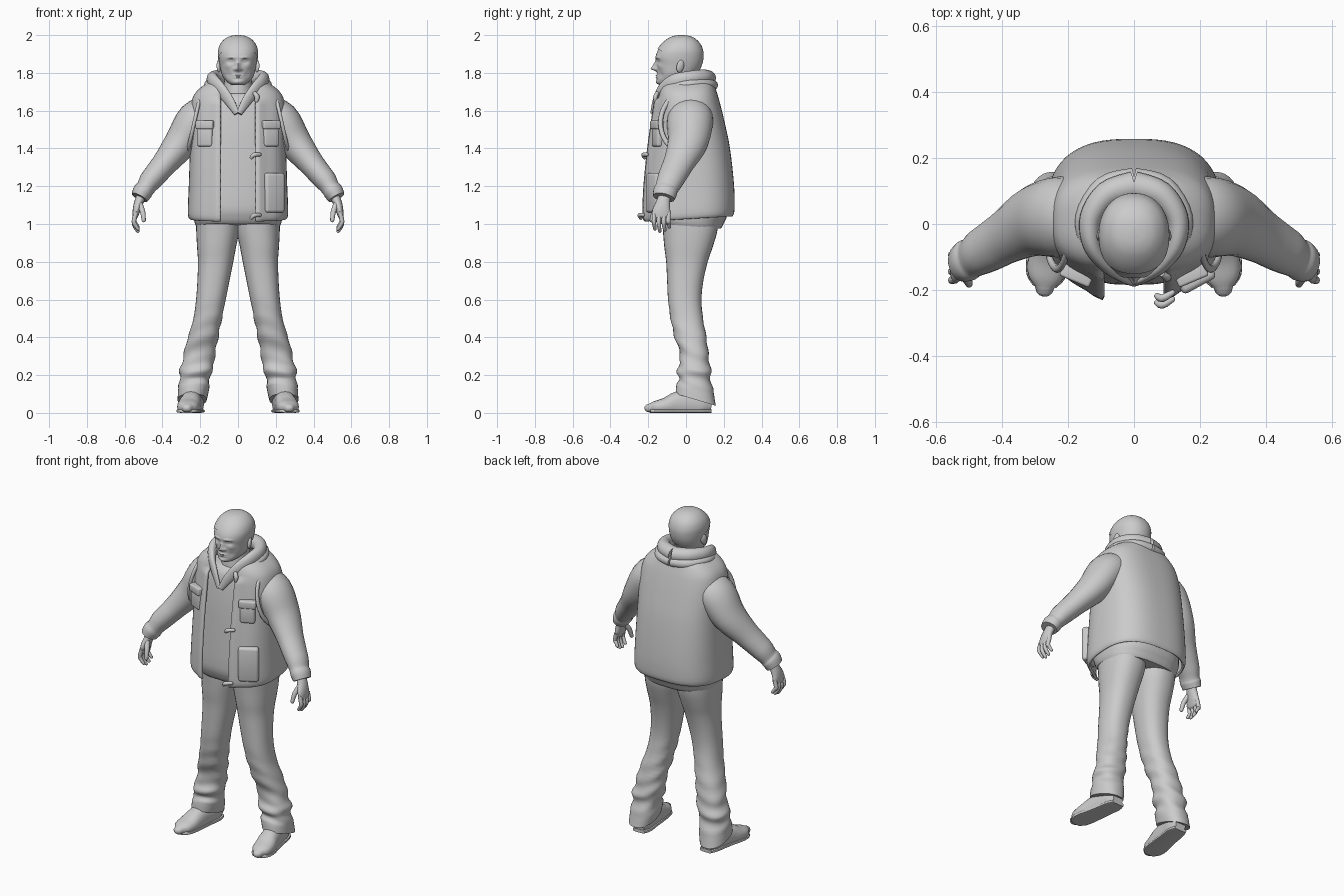
import bpy, bmesh, math
from mathutils import Vector, Matrix

if "Cube" in bpy.data.objects:
    bpy.data.objects.remove(bpy.data.objects["Cube"])


def smooth_rows(rows, k):
    """Catmull-Rom interpolation of rows of numbers."""
    out = []
    for i in range(len(rows) - 1):
        p0, p1, p2 = rows[max(i - 1, 0)], rows[i], rows[i + 1]
        p3 = rows[min(i + 2, len(rows) - 1)]
        for j in range(k):
            t = j / k
            out.append([0.5 * (2 * b + (c - a) * t + (2 * a - 5 * b + 4 * c - d) * t * t
                        + (3 * b - a - 3 * c + d) * t ** 3) for a, b, c, d in zip(p0, p1, p2, p3)])
    return out + [list(rows[-1])]


def skin(name, rings, closed=True, mirror=False, post=None, thick=0, angle=50):
    """Join rings of points into a smooth surface, capped at both ends when closed."""
    bm = bmesh.new()
    vs = [[bm.verts.new(p) for p in r] for r in rings]
    n = len(vs[0])
    for a, b in zip(vs, vs[1:]):
        for i in range(n if closed else n - 1):
            j = (i + 1) % n
            bm.faces.new((a[i], a[j], b[j], b[i]))
    if closed and not thick:
        bm.faces.new(vs[0])
        bm.faces.new(vs[-1])
    if post:
        post(bm)
    bmesh.ops.recalc_face_normals(bm, faces=bm.faces)
    return finish(name, bm, mirror, thick, angle)


def finish(name, bm, mirror=False, thick=0, angle=50):
    me = bpy.data.meshes.new(name)
    bm.to_mesh(me)
    bm.free()
    ob = bpy.data.objects.new(name, me)
    bpy.context.collection.objects.link(ob)
    if thick:
        m = ob.modifiers.new("thickness", 'SOLIDIFY')
        m.thickness, m.offset = thick, 0
    if mirror:
        ob.modifiers.new("mirror", 'MIRROR').merge_threshold = 0.0001
    bpy.ops.object.select_all(action='DESELECT')
    bpy.context.view_layer.objects.active = ob
    ob.select_set(True)
    bpy.ops.object.shade_smooth_by_angle(angle=math.radians(angle))
    return ob


def sp(v, e):
    return math.copysign(abs(v) ** (2 / e), v)


def stack(rows, k=4, n=32, e=2.0, gap=0):
    """Level superellipse rings from rows (z, x0, x1, y_front, y_back)."""
    rings = []
    for z, x0, x1, yf, yb in smooth_rows(rows, k):
        a, b, cx, cy = (x1 - x0) / 2, (yb - yf) / 2, (x0 + x1) / 2, (yf + yb) / 2
        t0 = math.asin(min(0.9, gap / a) ** (e / 2)) if gap else 0
        ts = [t0 + (2 * math.pi - 2 * t0) * i / (n - 1 if gap else n) for i in range(n)]
        rings.append([(cx + a * sp(math.sin(t), e), cy - b * sp(math.cos(t), e), z) for t in ts])
    return rings


def sweep(rows, ref, k=4, n=16, e=2.0, tip=False):
    """Oval rings along a path of rows (x, y, z, r1, r2); tip rounds off the end."""
    rows = smooth_rows(rows, k)
    P = [Vector(r[:3]) for r in rows]
    rings = []
    for i, r in enumerate(rows):
        t = (P[min(i + 1, len(P) - 1)] - P[max(i - 1, 0)]).normalized()
        s = t.cross(Vector(ref)).normalized()
        u = s.cross(t)
        angs = [2 * math.pi * q / n for q in range(n)]
        rings.append([P[i] + s * r[3] * sp(math.cos(a), e) + u * r[4] * sp(math.sin(a), e) for a in angs])
    if tip:
        for f, d in ((0.8, 0.6), (0.45, 0.9), (0.1, 1.0)):
            c = P[-1] + t * rows[-1][3] * d
            rings.append([c + (p - P[-1]) * f for p in rings[len(rows) - 1]])
    return rings


def sym(rows):
    return [(z, -a, a, f, b) for z, a, f, b in rows]


def box(name, loc, size, rot, bevel):
    bm = bmesh.new()
    bmesh.ops.create_cube(bm, size=1, matrix=Matrix.Translation(loc) @ Matrix.Rotation(rot, 4, 'Z')
                          @ Matrix.Diagonal((*size, 1)))
    bmesh.ops.bevel(bm, geom=bm.edges[:], offset=bevel, segments=3, profile=0.5, affect='EDGES')
    return finish(name, bm)


# Head with modelled face: bumps are (x, z, width, height, push forward)
head = sym([(1.735, .03, -.14, -.06), (1.747, .05, -.153, -.02), (1.77, .074, -.154, .035),
            (1.80, .088, -.153, .06), (1.84, .096, -.155, .08), (1.88, .102, -.161, .088),
            (1.915, .102, -.151, .086), (1.95, .09, -.126, .072), (1.978, .065, -.093, .045),
            (1.992, .036, -.062, .015), (1.997, .005, -.03, -.015)])
BUMPS = [(0, 1.822, .013, .012, .03), (0, 1.842, .010, .016, .017), (0, 1.787, .022, .004, .008),
         (0, 1.776, .019, .004, .007), (0, 1.752, .022, .010, .006), (.038, 1.861, .017, .010, -.014),
         (.038, 1.861, .010, .005, .009), (.036, 1.882, .022, .005, .007), (.018, 1.819, .007, .007, .009),
         (.05, 1.79, .016, .02, -.006), (.055, 1.835, .018, .014, .005)]


def face(bm):
    for v in bm.verts:
        if v.co.y < -.06:
            x, z = abs(v.co.x), v.co.z
            v.co.y -= sum(p * math.exp(-((x - cx) / w) ** 2 - ((z - cz) / h) ** 2) for cx, cz, w, h, p in BUMPS)


skin("head", stack(head, 8, 96, 2.15), post=face)
skin("neck", stack(sym([(1.62, .10, -.11, .1), (1.69, .08, -.105, .08), (1.79, .07, -.09, .06)])))


# Close-fitting cap, cut on a slope above the brow
def cut_cap(bm):
    bmesh.ops.bisect_plane(bm, geom=bm.verts[:] + bm.edges[:] + bm.faces[:], plane_co=(0, -.02, 1.855),
                           plane_no=(0, .075, .137), clear_inner=True)


skin("cap", stack([(z + .003, a - .004, b + .004, f - .005, k + .005) for z, a, b, f, k in head], 6, 48, 2.15),
     post=cut_cap)

# Ears
bm = bmesh.new()
bmesh.ops.create_uvsphere(bm, u_segments=16, v_segments=10, radius=1, matrix=Matrix.Translation((.101, -.03, 1.835))
                          @ Matrix.Rotation(-.25, 4, 'X') @ Matrix.Rotation(.35, 4, 'Z')
                          @ Matrix.Diagonal((.011, .021, .034, 1)))
finish("ear", bm, mirror=True)


# Jacket worn under the vest, hem lower at the back
def jacket_hem(bm):
    for v in bm.verts:
        if v.co.z < 1.1:
            v.co.z -= v.co.y * .08


skin("jacket", stack(sym([(.99, .222, -.15, .185), (1.02, .232, -.17, .2), (1.1, .238, -.185, .22),
                          (1.4, .232, -.172, .2), (1.55, .225, -.158, .17), (1.65, .19, -.14, .14),
                          (1.69, .12, -.11, .11)]), e=2.6), post=jacket_hem)


# Open vest: front edges flare forward, hem rises at the back
def vest_shape(bm):
    for v in bm.verts:
        if v.co.y < 0 and v.co.z < 1.66:
            v.co.y -= .02 * math.exp(-((abs(v.co.x) - .095) / .035) ** 2)
        if v.co.z < 1.12:
            v.co.z += v.co.y * .06


skin("vest", stack(sym([(1.03, .25, -.2, .24), (1.06, .259, -.21, .25), (1.2, .254, -.205, .248),
                        (1.4, .248, -.185, .226), (1.55, .248, -.163, .195), (1.65, .238, -.148, .17),
                        (1.70, .212, -.138, .155), (1.74, .16, -.122, .14), (1.765, .11, -.1, .11)]),
                   n=56, e=2.7, gap=.092), closed=False, post=vest_shape, thick=.014)

# Armhole rims
rim = [(.232 - .035 * math.sin(a), -.005 + .13 * math.cos(a), 1.535 + .155 * math.sin(a), .013, .010)
       for a in [math.pi * 2 * i / 24 for i in range(25)]]
skin("armhole_rim", sweep(rim, (1, 0, 0), k=2, n=10), mirror=True)

# Hood roll round the neck running down into the lapels
skin("hood_collar", sweep([(0, .115, 1.772, .045, .042), (.08, .09, 1.776, .04, .042), (.13, .02, 1.77, .034, .04),
                           (.128, -.06, 1.752, .028, .042), (.09, -.122, 1.71, .02, .036),
                           (.045, -.158, 1.65, .014, .028), (.006, -.178, 1.585, .01, .016)], (0, 0, 1), 5, 20),
     mirror=True)
skin("hood_fold", sweep([(0, .135, 1.735, .035, .03), (.09, .11, 1.738, .035, .03), (.148, .02, 1.74, .03, .026),
                         (.14, -.07, 1.715, .02, .025), (.10, -.13, 1.66, .01, .015)], (0, 0, 1), 4),
     mirror=True)

# Sleeves and cuffs
skin("sleeve", sweep([(.14, .03, 1.60, .085, .10), (.22, .022, 1.55, .104, .122), (.298, .01, 1.435, .09, .108),
                      (.38, -.035, 1.33, .07, .084), (.43, -.065, 1.27, .063, .076), (.465, -.085, 1.228, .059, .07),
                      (.49, -.102, 1.19, .05, .062), (.505, -.11, 1.17, .053, .064), (.522, -.118, 1.14, .046, .058)],
                     (0, 1, 0), 4, 24), mirror=True)

# Hands
skin("palm", sweep([(.505, -.11, 1.165, .026, .03), (.527, -.122, 1.11, .024, .038), (.538, -.13, 1.07, .02, .048),
                    (.544, -.13, 1.04, .014, .045)], (0, 1, 0), tip=True), mirror=True)
for i, (y, drop) in enumerate([(-.168, .012), (-.142, .0), (-.116, .006), (-.092, .022)]):
    skin(f"finger_{i + 1}", sweep([(.54, y, 1.06, .012, .012), (.551, y - .002, 1.015, .012, .012),
                                   (.545, y, .985 + drop, .011, .011), (.53, y + .004, .962 + drop, .009, .009)],
                                  (0, 1, 0), 3, 10, tip=True), mirror=True)
skin("thumb", sweep([(.522, -.14, 1.11, .016, .016), (.505, -.168, 1.065, .014, .014),
                     (.499, -.182, 1.02, .011, .011)], (0, 1, 0), 3, 10, tip=True), mirror=True)


# Trouser legs: soft folds at the shin, hem sloping down to the heel
def leg_folds(bm):
    for v in bm.verts:
        x, y, z = v.co
        w = max(0, min(1, (.6 - z) / .2)) if z > .14 else 0
        f = .004 * w * math.sin(z * 75 + x * 25 + y * 30)
        v.co += Vector(((x - .22) * 10 * f, (y - .04) * 10 * f, 0))
        v.co.z -= (y - .05) * .3 * max(0, min(1, (.2 - z) / .1))


skin("trouser_leg", stack([(1.05, -.005, .222, -.13, .175), (.96, -.005, .221, -.122, .165), (.88, .01, .217, -.115, .142),
                           (.8, .025, .212, -.105, .115), (.7, .045, .215, -.1, .092), (.6, .065, .222, -.095, .082),
                           (.5, .085, .236, -.082, .09), (.4, .105, .265, -.06, .108), (.32, .12, .286, -.033, .118),
                           (.26, .128, .296, -.036, .125), (.22, .137, .312, -.048, .133), (.18, .152, .306, -.036, .13),
                           (.13, .152, .316, -.05, .146), (.07, .166, .32, -.055, .158)], 4, 32, 2.3),
     mirror=True, post=leg_folds)


# Shoes with thin soles
def flat_base(bm):
    for v in bm.verts:
        v.co.z = max(v.co.z, .004)


SHOE = [(.228, .135, .045, .035, .04), (.23, .09, .05, .05, .065), (.24, .02, .05, .052, .075),
        (.25, -.05, .045, .056, .067), (.261, -.11, .035, .06, .046), (.267, -.16, .03, .053, .034),
        (.27, -.19, .026, .03, .024)]
skin("shoe", sweep(SHOE, (0, 0, 1), 4, 20, 2.3, True), mirror=True, post=flat_base)
skin("shoe_sole", sweep([(x, y, .01, r + .005, .01) for x, y, z, r, h in SHOE], (0, 0, 1), 4, 16, 4), mirror=True)

# Pockets
for s, side in ((-1, "right"), (1, "left")):
    box(f"chest_pocket_{side}", (s * .172, -.15, 1.465), (.085, .04, .11), s * .4, .012)
    box(f"pocket_flap_{side}", (s * .173, -.153, 1.525), (.098, .046, .045), s * .4, .008)
box("lower_pocket", (.19, -.168, 1.165), (.115, .045, .21), .5, .015)

# Fastening toggles along the left front edge
for i, z in enumerate((1.36, 1.04)):
    y = -.208 - i * .02
    skin(f"toggle_{i + 1}", sweep([(.068, y - .008, z - .012, .009, .009), (.085, y - .017, z + .006, .012, .012),
                                   (.115, y, z + .008, .010, .010)], (0, 1, 0), 3, 10, tip=True))
skin("toggle_top", sweep([(.085, -.15, 1.695, .01, .01), (.10, -.162, 1.675, .014, .012), (.098, -.162, 1.65, .01, .01)],
                         (0, 1, 0), 3, 10, tip=True))
